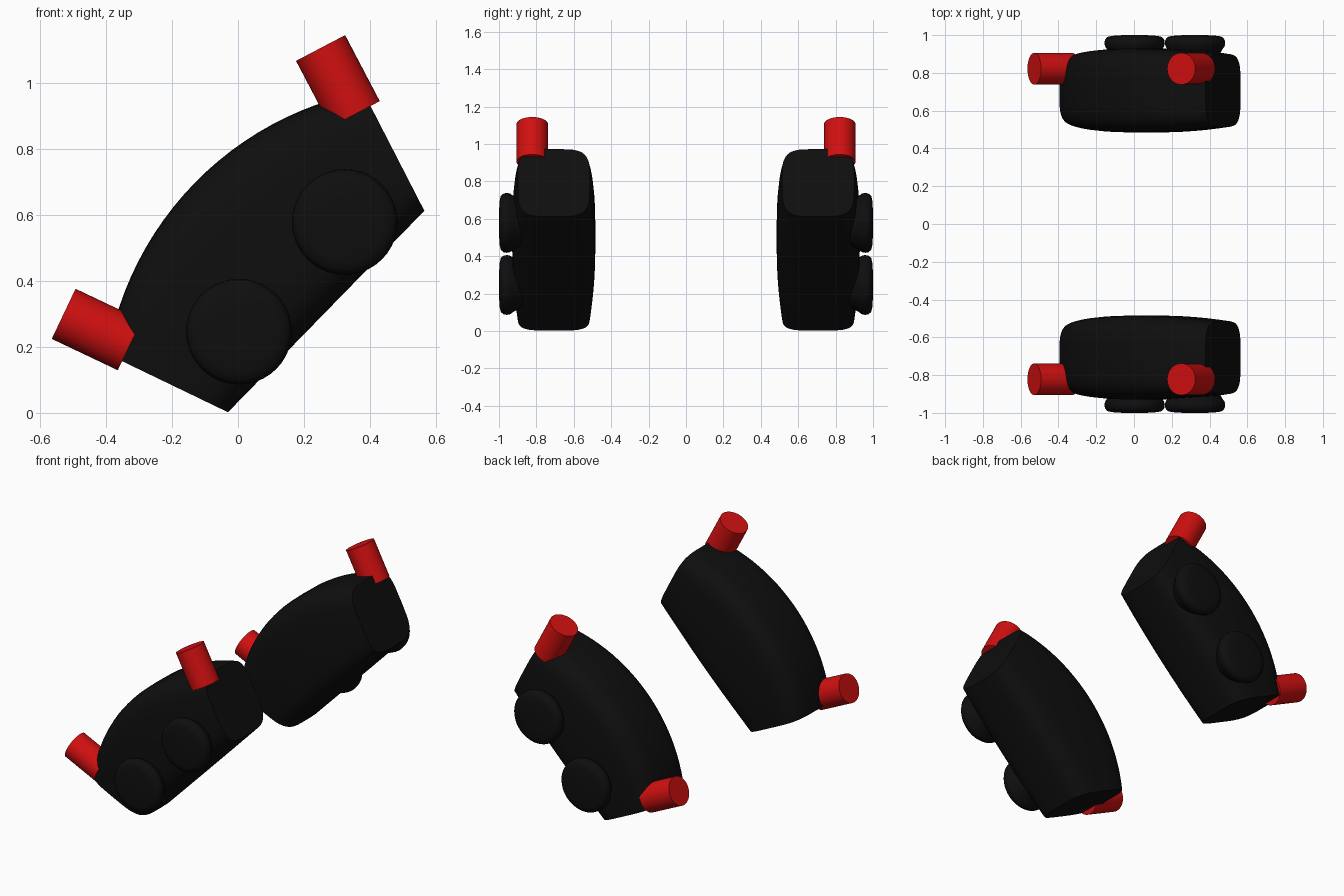
import bpy, bmesh, math
from mathutils import Vector, Matrix

if "Cube" in bpy.data.objects:
    bpy.data.objects.remove(bpy.data.objects["Cube"])


def material(name, rgb):
    m = bpy.data.materials.new(name)
    m.diffuse_color = (*rgb, 1)
    m.use_nodes = True
    m.node_tree.nodes["Principled BSDF"].inputs["Base Color"].default_value = m.diffuse_color
    return m


BLACK = material("black", (0.0045, 0.0045, 0.0045))
RED = material("red", (0.64, 0.005, 0.005))

# Tilted pod axes in the xz plane
ORIGIN = Vector((0.267, 0, 0.307))
U = Vector((0.698, 0, 0.716))
V = Vector((-0.716, 0, 0.698))


def finish(name, bm, mat, angle=40):
    bmesh.ops.recalc_face_normals(bm, faces=bm.faces)
    me = bpy.data.meshes.new(name)
    bm.to_mesh(me)
    bm.free()
    me.materials.append(mat)
    ob = bpy.data.objects.new(name, me)
    bpy.context.collection.objects.link(ob)
    bpy.ops.object.select_all(action='DESELECT')
    ob.select_set(True)
    bpy.context.view_layer.objects.active = ob
    bpy.ops.object.shade_smooth_by_angle(angle=math.radians(angle))


def loft(bm, rings):
    """Skin closed rings of points and cap both ends."""
    vs = [[bm.verts.new(p) for p in r] for r in rings]
    n = len(vs[0])
    for a, b in zip(vs, vs[1:]):
        for i in range(n):
            j = (i + 1) % n
            bm.faces.new((a[i], a[j], b[j], b[i]))
    bm.faces.new(vs[0])
    bm.faces.new(vs[-1])


def pod_body(name, side):
    # Straight underside, arched top, rounded-square sections, bulging sides
    rings = []
    for k in range(25):
        t = k / 12 - 1
        a = t * math.radians(34.6)
        low = ORIGIN + U * (0.426 * t)
        high = ORIGIN + U * (0.977 * math.sin(a)) + V * (0.977 * math.cos(a) - 0.42)
        mid, half = (low + high) / 2, (high - low) / 2
        w = 0.193 + 0.03 * (1 - t * t)
        ring = []
        for i in range(40):
            c, s = math.cos(math.tau * i / 40), math.sin(math.tau * i / 40)
            c = math.copysign(abs(c) ** 0.48, c)
            s = math.copysign(abs(s) ** 0.48, s)
            p = mid + half * s
            p.y = side * (0.707 + w * c)
            ring.append(p)
        rings.append(ring)
    bm = bmesh.new()
    loft(bm, rings)
    finish(name, bm, BLACK)


def disc(name, x, z, side):
    # Rounded button turned around the y axis
    profile = [(0.12, 0.87), (0.142, 0.92), (0.156, 0.94), (0.16, 0.957),
               (0.157, 0.975), (0.145, 0.99), (0.12, 0.996), (0.06, 1.0)]
    rings = [[Vector((x + r * math.cos(math.tau * i / 40), side * y,
                      z + r * math.sin(math.tau * i / 40))) for i in range(40)]
             for r, y in profile]
    bm = bmesh.new()
    loft(bm, rings)
    finish(name, bm, BLACK, 50)


def tube(name, start, end, side):
    # Plain capped cylinder between two xz points
    a = Vector((start[0], side * 0.822, start[1]))
    b = Vector((end[0], side * 0.822, end[1]))
    d = b - a
    bm = bmesh.new()
    bmesh.ops.create_cone(
        bm, cap_ends=True, segments=40, radius1=0.084, radius2=0.084, depth=d.length,
        matrix=Matrix.Translation((a + b) / 2) @ d.to_track_quat('Z', 'Y').to_matrix().to_4x4())
    finish(name, bm, RED)


# Two mirrored pods, each with two discs and two red end pieces
for label, side in (("front", -1), ("back", 1)):
    pod_body(label + "_pod_body", side)
    disc(label + "_lower_disc", 0.003, 0.246, side)
    disc(label + "_upper_disc", 0.323, 0.578, side)
    tube(label + "_upper_tube", (0.25, 1.105), (0.355, 0.905), side)
    tube(label + "_lower_tube", (-0.528, 0.30), (-0.328, 0.205), side)
